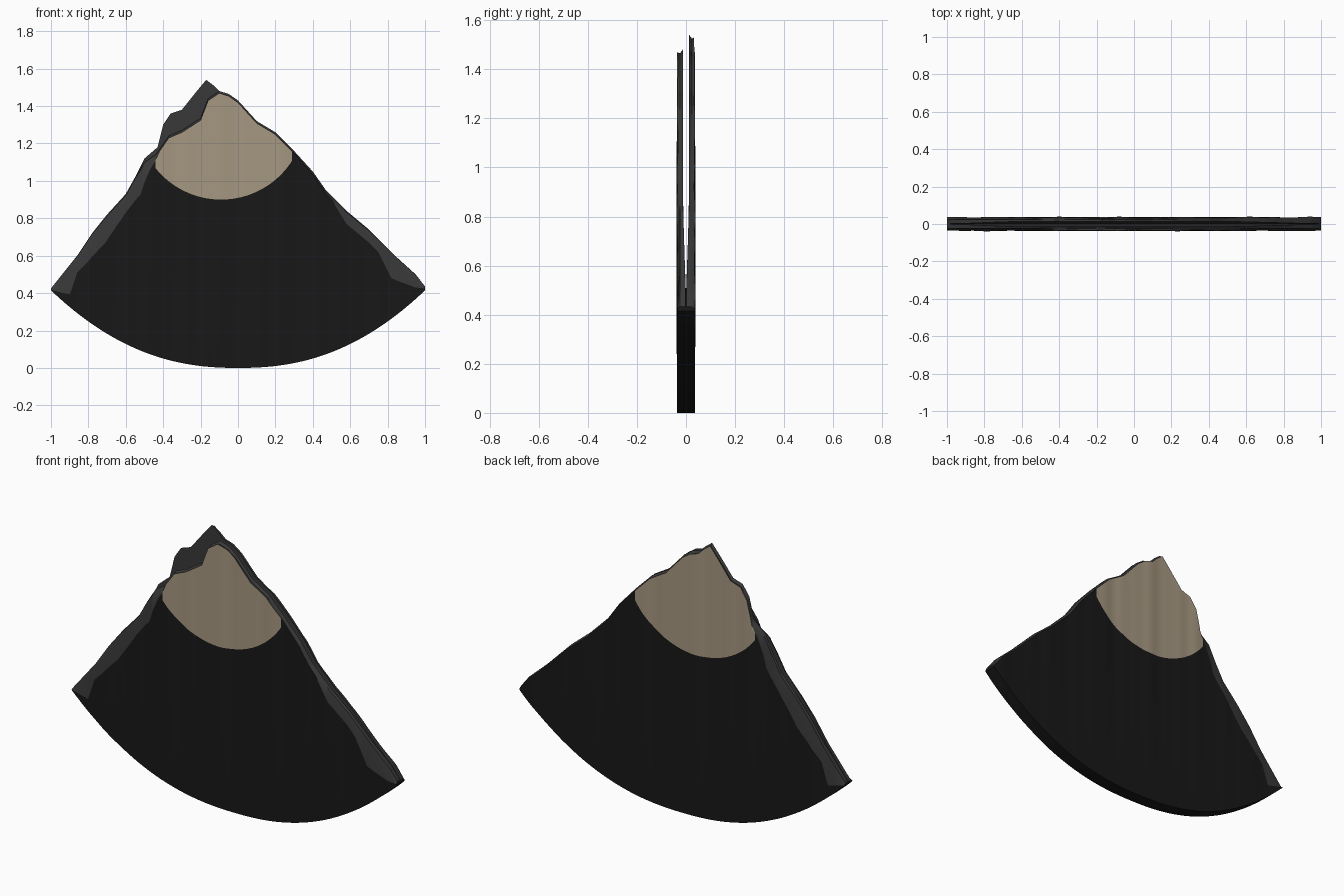
import bpy, bmesh, math

if "Cube" in bpy.data.objects:
    bpy.data.objects.remove(bpy.data.objects["Cube"])


def material(name, rgb):
    m = bpy.data.materials.new(name)
    m.diffuse_color = (*rgb, 1)
    m.use_nodes = True
    m.node_tree.nodes["Principled BSDF"].inputs["Base Color"].default_value = m.diffuse_color
    return m


def lookup(pts, x):
    """Piecewise-linear height of an outline at x."""
    for (x0, z0), (x1, z1) in zip(pts, pts[1:]):
        if x <= x1:
            return z0 + (z1 - z0) * max(0, x - x0) / (x1 - x0)
    return pts[-1][1]


# Ragged outlines: shared torn sides, different peaks for the two sheets
LEFT = [(-1, .425), (-.94, .5), (-.86, .6), (-.78, .72), (-.7, .82), (-.6, .93), (-.55, 1.02)]
RIGHT = [(-.1, 1.48), (-.05, 1.465), (0, 1.43), (.1, 1.32), (.2, 1.26), (.3, 1.16), (.4, 1.05),
         (.47, .95), (.58, .84), (.7, .74), (.85, .59), (.95, .5), (1, .435)]
FRONT_TOP = LEFT + [(-.5, 1.1), (-.44, 1.14), (-.37, 1.24), (-.3, 1.27), (-.2, 1.335), (-.16, 1.44)] + RIGHT
BACK_TOP = LEFT + [(-.5, 1.12), (-.43, 1.18), (-.4, 1.3), (-.36, 1.36), (-.3, 1.38),
                   (-.22, 1.48), (-.17, 1.54), (-.13, 1.51)] + RIGHT
# How far the worn rim eats down into the outer faces
WEAR_LEFT = [(-1, .03), (-.91, .18), (-.86, .09), (-.8, .12), (-.71, .14), (-.6, .1),
             (-.52, .14), (-.47, .06), (-.42, .01)]
WEAR_FRONT = WEAR_LEFT + [(.3, .012), (.5, .02), (.58, .07), (.75, .07), (.82, .14), (.95, .07), (1, .01)]
WEAR_BACK = WEAR_LEFT + [(.6, .012), (1, .01)]


def bottom(x):
    return .415 * abs(x) ** 2.3


def patch(x):
    """Lower half of the round tan patch."""
    d = .45 ** 2 - (x + .09) ** 2
    return 1.35 - math.sqrt(d) if d > 0 else 9


def ripple(x, z, phase):
    w = math.sin(19 * x + phase) + .7 * math.sin(37 * x + 2 * phase) + .4 * math.sin(61 * x + phase * 3)
    return .0015 * w * min(1, z / .6)


def half_profile(x, side):
    """Bottom edge, up the outer face, over the rim, down the inside to the seam."""
    top = lookup(FRONT_TOP if side < 0 else BACK_TOP, x)
    wear = lookup(WEAR_FRONT if side < 0 else WEAR_BACK, x)
    b = bottom(x)
    edge = max(top - wear, b + .3 * (top - b))
    limit = b + (edge - b) * .97
    tan = patch(x) < limit
    line = min(patch(x), limit)
    zs = [b + (line - b) * i / LOW for i in range(LOW + 1)]
    zs += [line + (edge - line) * i / HIGH for i in range(1, HIGH + 1)]
    pts = [(side * (.0365 - .003 * max(0, z - .6)) + ripple(x, z, 1 if side < 0 else 2.3), z) for z in zs]
    pts.append((side * .024, b + (top - b) * .99))
    seam = min(.48, b + (top - b) * .75)
    for i in range(INNER):
        z = top + (seam - top) * i / INNER
        pts.append((side * (.001 + .012 * min(1, (z - seam) / .4)), z))
    return pts, tan, seam


LOW, HIGH, INNER, COLS = 7, 4, 6, 200
HALF = LOW + HIGH + INNER + 2
bm = bmesh.new()
rings, tans = [], []
for c in range(COLS + 1):
    x = -1 + 2 * c / COLS
    front, tf, seam = half_profile(x, -1)
    back, tb, _ = half_profile(x, 1)
    loop = front + [(0, seam)] + back[::-1]
    rings.append([bm.verts.new((x, y, z)) for y, z in loop])
    tans.append((tf, tb))

# Skin the columns, colouring by row: black outside, tan patch, charcoal rim and inside
n = len(rings[0])
for c in range(COLS):
    for r in range(n):
        s = (r + 1) % n
        f = bm.faces.new((rings[c][r], rings[c + 1][r], rings[c + 1][s], rings[c][s]))
        f.smooth = True
        row = r if r < HALF else n - 2 - r
        is_back = r >= HALF
        has_tan = tans[c][is_back] and tans[c + 1][is_back]
        if r == n - 1 or row < LOW:
            f.material_index = 0
        elif row < LOW + HIGH:
            f.material_index = 1 if has_tan else 0
        else:
            f.material_index = 2
# Close the two narrow ends
for ring in (rings[0], rings[-1]):
    bm.faces.new(ring)
bmesh.ops.recalc_face_normals(bm, faces=bm.faces)

mesh = bpy.data.meshes.new("folded_hide")
bm.to_mesh(mesh)
bm.free()
for m in (material("black_outer", (.009, .009, .009)),
          material("tan_patch", (.38, .31, .22)),
          material("charcoal_lining", (.04, .04, .04))):
    mesh.materials.append(m)
obj = bpy.data.objects.new("folded_hide", mesh)
bpy.context.collection.objects.link(obj)
bpy.context.view_layer.objects.active = obj
obj.select_set(True)
bpy.ops.object.shade_smooth_by_angle(angle=math.radians(40))
